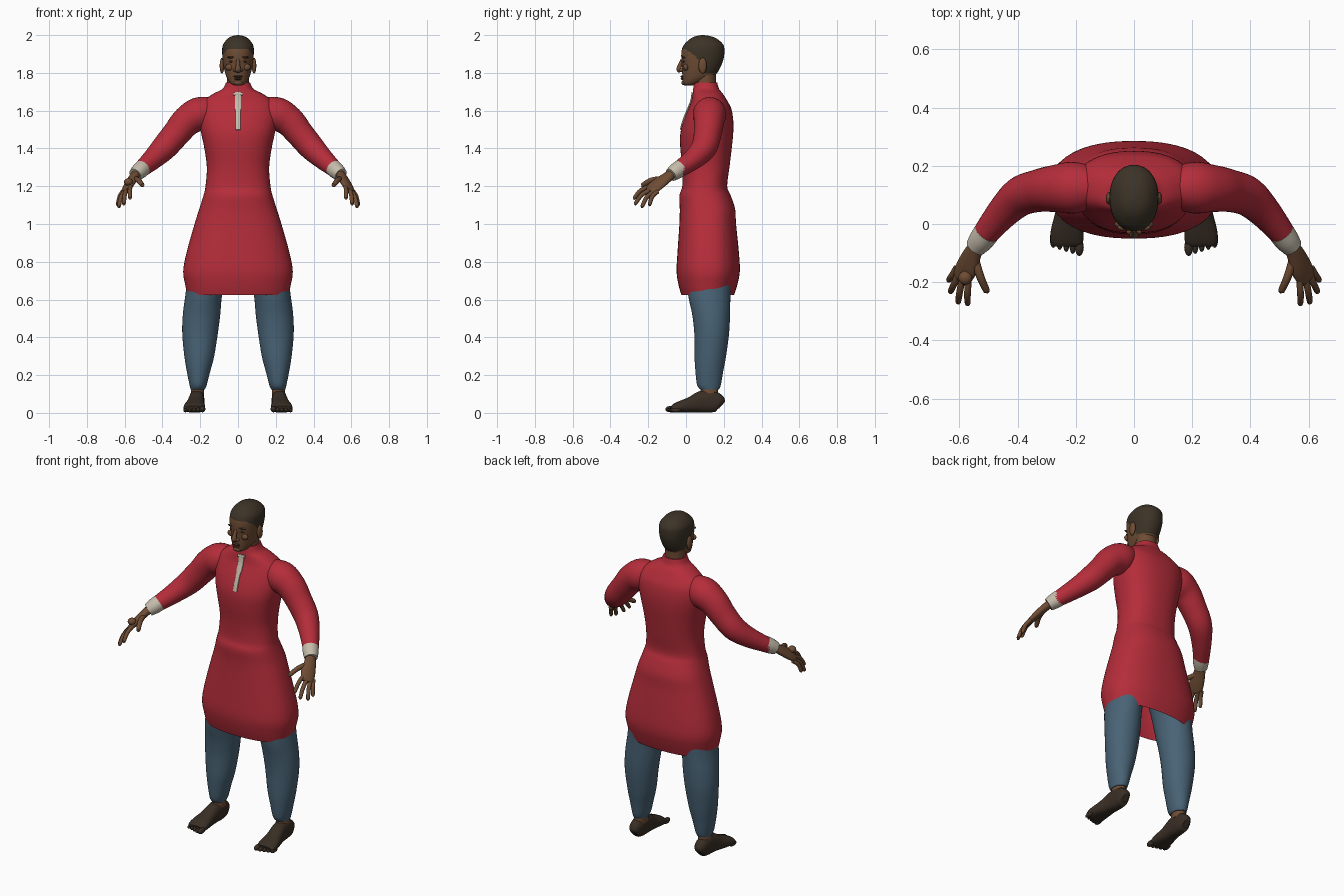
import bpy, bmesh, math
from mathutils import Vector


def material(name, rgb):
    m = bpy.data.materials.new(name)
    m.diffuse_color = (*rgb, 1)
    return m


RED = material("red_cloth", (0.46, 0.026, 0.042))
CREAM = material("cream_trim", (0.56, 0.51, 0.41))
BLUE = material("blue_cloth", (0.066, 0.125, 0.18))
SKIN = material("brown_skin", (0.155, 0.072, 0.034))
HAIR = material("dark_hair", (0.045, 0.033, 0.02))
FOOT = material("dark_foot", (0.04, 0.027, 0.018))
DARK = material("dark_skin", (0.07, 0.03, 0.017))


def smooth_rows(rows, n):
    """Catmull-Rom interpolation of rows of numbers, n steps per gap."""
    out = []
    for i in range(len(rows) - 1):
        p1, p2 = rows[i], rows[i + 1]
        p0, p3 = rows[max(i - 1, 0)], rows[min(i + 2, len(rows) - 1)]
        for k in range(n):
            t = k / n
            out.append([0.5 * (2 * b + (c - a) * t + (2 * a - 5 * b + 4 * c - d) * t * t
                               + (3 * b - a - 3 * c + d) * t ** 3)
                        for a, b, c, d in zip(p0, p1, p2, p3)])
    return out + [list(rows[-1])]


def skin_rings(name, rings, mats, caps=(True, True)):
    """Join rings of points into one surface."""
    bm = bmesh.new()
    vs = [[bm.verts.new(p) for p in ring] for ring in rings]
    n = len(vs[0])
    for a, b in zip(vs, vs[1:]):
        for i in range(n):
            bm.faces.new((a[i], a[(i + 1) % n], b[(i + 1) % n], b[i])).smooth = True
    if caps[0]:
        bm.faces.new(vs[0])
    if caps[1]:
        bm.faces.new(vs[-1])
    bmesh.ops.recalc_face_normals(bm, faces=bm.faces)
    me = bpy.data.meshes.new(name)
    bm.to_mesh(me)
    bm.free()
    for m in mats:
        me.materials.append(m)
    ob = bpy.data.objects.new(name, me)
    bpy.context.collection.objects.link(ob)
    return ob


def power(v, e):
    return math.copysign(abs(v) ** (2 / e), v)


def loft(name, rows, mats, s=1, seg=40, n=4, e=2, caps=(True, True)):
    """Upright shape from rows of (z, x centre, half width, front y, back y)."""
    rings = []
    for z, xc, hw, yf, yb in smooth_rows(rows, n):
        ring = []
        for i in range(seg):
            a = 2 * math.pi * i / seg
            ring.append((s * (xc + hw * power(math.cos(a), e)),
                         (yf + yb) / 2 + (yb - yf) / 2 * power(math.sin(a), e), z))
        rings.append(ring)
    return skin_rings(name, rings, mats, caps)


def tube(name, rows, mat, s=1, across=(0, 1, 0), seg=20, n=4, e=2):
    """Swept shape from rows of (x, y, z, radius across, other radius)."""
    rows = smooth_rows(rows, n)
    pts = [Vector(r[:3]) for r in rows]
    rings = []
    for i, r in enumerate(rows):
        t = (pts[min(i + 1, len(pts) - 1)] - pts[max(i - 1, 0)]).normalized()
        w = Vector(across)
        w = (w - t * w.dot(t)).normalized()
        u = t.cross(w)
        ring = []
        for k in range(seg):
            a = 2 * math.pi * k / seg
            p = pts[i] + w * r[3] * power(math.cos(a), e) + u * r[4] * power(math.sin(a), e)
            ring.append((s * p.x, p.y, p.z))
        rings.append(ring)
    return skin_rings(name, rings, [mat])


def ball(name, loc, size, mat):
    x, y, z = loc
    a, b, c = size
    rings = []
    for j in range(11):
        t = math.pi * (0.02 + 0.96 * j / 10)
        rings.append([(x + a * math.sin(t) * math.cos(k * math.pi / 8),
                       y + b * math.sin(t) * math.sin(k * math.pi / 8),
                       z - c * math.cos(t)) for k in range(16)])
    return skin_rings(name, rings, [mat])


# Tunic body, open at the hem
body = [(.625, 0, .268, -.025, .255), (.68, 0, .28, -.04, .272), (.75, 0, .29, -.05, .285),
        (.85, 0, .272, -.045, .28), (1.0, 0, .23, -.035, .265), (1.08, 0, .205, -.033, .26),
        (1.15, 0, .183, -.035, .237), (1.2, 0, .172, -.02, .218), (1.3, 0, .165, -.02, .23),
        (1.4, 0, .178, -.03, .242), (1.48, 0, .195, -.03, .25), (1.55, 0, .207, -.012, .25),
        (1.61, 0, .205, .012, .24), (1.65, 0, .185, .028, .22), (1.69, 0, .13, .035, .195),
        (1.715, 0, .082, .038, .175), (1.75, 0, .063, .042, .165)]
loft("tunic", body, [RED], seg=64, e=2.35, caps=(False, True))

# Neck placket follows the chest front
front = [r for r in smooth_rows(body, 4) if 1.495 < r[0] < 1.7]
tube("placket", [(0, r[3], r[0], .013 + .004 * (r[0] > 1.6), .006) for r in front],
     CREAM, across=(1, 0, 0), n=1, e=4)
tube("placket_bar", [(-.023, .036, 1.688, .008, .008), (.023, .036, 1.688, .008, .008)],
     CREAM, n=1)

# Neck and head, hair split off by a hairline
loft("neck", [(1.68, 0, .062, .045, .165), (1.75, 0, .058, .045, .158),
              (1.82, 0, .058, .045, .16)], [SKIN])
head = loft("head", [(1.733, 0, .018, -.008, .03), (1.743, 0, .038, -.017, .07),
                     (1.77, 0, .057, -.019, .13), (1.80, 0, .068, -.02, .165),
                     (1.84, 0, .077, -.021, .187), (1.88, 0, .082, -.025, .2),
                     (1.92, 0, .084, -.023, .203), (1.95, 0, .079, -.01, .197),
                     (1.98, 0, .056, .022, .165), (1.994, 0, .032, .05, .13),
                     (2.0, 0, .004, .08, .095)], [SKIN, HAIR], seg=72, n=6, e=2.15)


def hairline(y):
    if y < 0:
        return 1.925
    if y < .06:
        return 1.925 - .8 * y
    return 1.865 if y < .1 else 1.80


for p in head.data.polygons:
    p.material_index = int(p.center.z > hairline(p.center.y))

# Face
tube("nose", [(0, -.02, 1.87, .009, .008), (0, -.032, 1.84, .011, .011),
              (0, -.037, 1.818, .016, .014), (0, -.028, 1.806, .012, .008)],
     SKIN, across=(1, 0, 0))
ball("upper_lip", (0, -.02, 1.781), (.026, .009, .006), DARK)
ball("lower_lip", (0, -.019, 1.769), (.022, .009, .006), DARK)
ball("chin", (0, -.012, 1.748), (.024, .012, .013), SKIN)

for s, side in ((1, "left"), (-1, "right")):
    ball(side + "_nostril", (s * .016, -.026, 1.814), (.01, .011, .009), SKIN)
    ball(side + "_eye", (s * .034, -.012, 1.86), (.013, .006, .005), DARK)
    ball(side + "_brow", (s * .035, -.012, 1.882), (.023, .009, .006), SKIN)
    ball(side + "_eyebrow", (s * .035, -.017, 1.884), (.02, .006, .003), HAIR)
    ball(side + "_cheek", (s * .045, -.001, 1.83), (.022, .014, .018), SKIN)
    ball(side + "_ear", (s * .085, .088, 1.838), (.012, .022, .042), SKIN)

    # Sleeve and cuff
    sleeve = [(.11, .125, 1.61, .06), (.2, .125, 1.585, .088), (.27, .122, 1.545, .081),
              (.33, .114, 1.475, .073), (.39, .095, 1.405, .068), (.45, .04, 1.345, .056),
              (.52, -.045, 1.283, .042)]
    tube(side + "_sleeve", [r + r[-1:] for r in sleeve], RED, s, seg=32, n=6)
    tube(side + "_cuff", [(.507, -.03, 1.295, .045, .045), (.525, -.055, 1.278, .043, .043),
                          (.545, -.08, 1.26, .036, .036)], CREAM, s, seg=24)

    # Palm, thumb and fingers
    tube(side + "_palm", [(.535, -.07, 1.27, .026, .024), (.556, -.105, 1.243, .034, .022),
                          (.575, -.15, 1.21, .042, .02), (.592, -.183, 1.182, .038, .015),
                          (.597, -.193, 1.174, .03, .01)], SKIN, s, across=(.6, .75, -.3))
    fingers = {"index": ((.569, -.19, 1.2), (.572, -.278, 1.135)),
               "middle": ((.59, -.185, 1.183), (.605, -.272, 1.105)),
               "ring": ((.603, -.17, 1.172), (.632, -.235, 1.09)),
               "little": ((.61, -.15, 1.172), (.638, -.195, 1.1)),
               "thumb": ((.548, -.115, 1.24), (.505, -.235, 1.205))}
    for name, (a, b) in fingers.items():
        a, b = Vector(a), Vector(b)
        mid = a.lerp(b, .5) + Vector((.002, -.006, .01))
        tip = a.lerp(b, .94)
        r = .014 if name == "thumb" else .0115
        tube(f"{side}_{name}_finger", [(*a, r, r), (*mid, r, r), (*tip, r * .85, r * .85),
                                       (*b, r * .35, r * .35)], SKIN, s, (1, 0, 0), 12)

    # Trouser leg and bare ankle
    loft(side + "_trouser_leg",
         [(.125, .213, .038, .075, .175), (.15, .211, .046, .058, .185),
          (.22, .209, .062, .05, .197), (.3, .205, .079, .045, .212),
          (.42, .201, .094, .044, .228), (.52, .193, .099, .033, .233),
          (.62, .182, .097, .012, .235), (.75, .16, .1, .0, .24),
          (.9, .11, .1, .0, .24)], [BLUE], s)
    loft(side + "_ankle", [(.09, .215, .036, .075, .17), (.14, .213, .034, .08, .168)],
         [SKIN], s)

    # Foot and toes
    tube(side + "_foot",
         [(.218, .19, .04, .018, .022), (.218, .175, .05, .034, .046),
          (.218, .13, .061, .04, .06), (.22, .08, .058, .042, .057),
          (.225, .03, .044, .047, .043), (.23, -.025, .033, .056, .032),
          (.231, -.06, .025, .056, .024), (.231, -.075, .022, .046, .016)],
         FOOT, s, across=(1, 0, 0), seg=28, e=2.4)
    for k in range(5):
        r = .017 if k == 0 else .0125
        ball(f"{side}_toe_{k + 1}", (s * (.188 + .0225 * k), -.08 + .007 * k, r + .003),
             (r * .9, .03, r), FOOT)

# Round bead worn on one hand
ball("hand_bead", (-.58, -.185, 1.222), (.024, .024, .02), SKIN)
